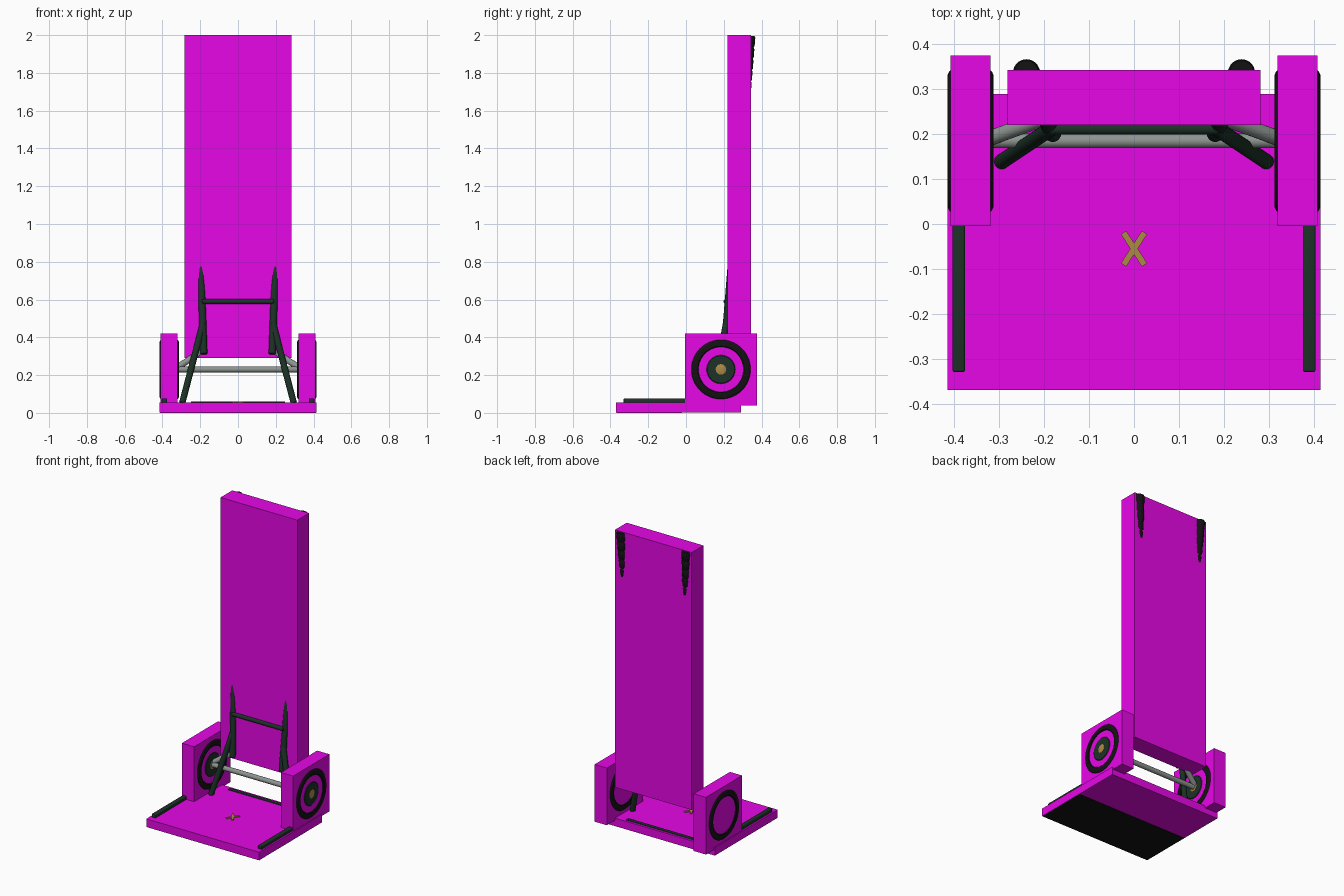
import bpy, bmesh, math
from mathutils import Vector

if "Cube" in bpy.data.objects:
    bpy.data.objects.remove(bpy.data.objects["Cube"])


def material(name, rgb):
    m = bpy.data.materials.new(name)
    m.diffuse_color = (*rgb, 1)
    m.use_nodes = True
    m.node_tree.nodes["Principled BSDF"].inputs["Base Color"].default_value = m.diffuse_color
    return m


MAGENTA = material("magenta", (0.8, 0.002, 0.8))
GREEN = material("dark_green", (0.012, 0.032, 0.02))
BLACK = material("rubber_black", (0.006, 0.006, 0.006))
STEEL = material("steel", (0.27, 0.3, 0.28))
BRASS = material("brass", (0.42, 0.25, 0.06))


def finish(name, bm, mat, smooth=True):
    bmesh.ops.recalc_face_normals(bm, faces=bm.faces)
    me = bpy.data.meshes.new(name)
    bm.to_mesh(me)
    bm.free()
    ob = bpy.data.objects.new(name, me)
    bpy.context.collection.objects.link(ob)
    me.materials.append(mat)
    if smooth:
        bpy.ops.object.select_all(action='DESELECT')
        ob.select_set(True)
        bpy.context.view_layer.objects.active = ob
        bpy.ops.object.shade_smooth_by_angle(angle=math.radians(35))
    return ob


def box(name, lo, hi, mat, bevel=0.0):
    bm = bmesh.new()
    bmesh.ops.create_cube(bm, size=1)
    for v in bm.verts:
        v.co = [l + (c + 0.5) * (h - l) for c, l, h in zip(v.co, lo, hi)]
    if bevel:
        bmesh.ops.bevel(bm, geom=bm.edges[:], offset=bevel, segments=3,
                        profile=0.5, affect='EDGES')
    return finish(name, bm, mat, bool(bevel))


def lathe(name, profile, origin, axis, mat, closed=False, n=40):
    """Turn (radius, height) points about an axis; open profiles get end caps."""
    bm = bmesh.new()
    rot = Vector((0, 0, 1)).rotation_difference(Vector(axis))
    rings = []
    for r, h in profile:
        rings.append([bm.verts.new(Vector(origin) + rot @ Vector(
            (r * math.cos(2 * math.pi * i / n), r * math.sin(2 * math.pi * i / n), h)))
            for i in range(n)])
    pairs = list(zip(rings, rings[1:]))
    if closed:
        pairs.append((rings[-1], rings[0]))
    else:
        bm.faces.new(rings[0])
        bm.faces.new(rings[-1])
    for a, b in pairs:
        for i in range(n):
            j = (i + 1) % n
            bm.faces.new((a[i], a[j], b[j], b[i]))
    return finish(name, bm, mat)


def rod(name, a, b, r, mat, n=20):
    d = Vector(b) - Vector(a)
    c = r * 0.25
    return lathe(name, [(r - c, 0), (r, c), (r, d.length - c), (r - c, d.length)],
                 a, d, mat, n=n)


# Toe plate, dark underside sheet, and the tall back panel
box("toe_plate", (-0.415, -0.37, 0.002), (0.415, 0.29, 0.055), MAGENTA)
box("plate_underside", (-0.413, -0.368, 0.0), (0.413, -0.02, 0.01), BLACK)
box("back_panel", (-0.282, 0.22, 0.29), (0.282, 0.343, 2.0), MAGENTA)
box("plate_rear_bar", (-0.25, 0.25, 0.04), (0.25, 0.275, 0.06), GREEN, 0.004)

# Crossed bars set in the plate
for tag, s in (("a", 1), ("b", -1)):
    bar = box("crossed_bar_" + tag, (-0.043, -0.007, -0.006), (0.043, 0.007, 0.006), BRASS)
    bar.location = (0, -0.055, 0.055)
    bar.rotation_euler.z = s * math.radians(57)


def rail_point(s, z):
    # Leaning side tube centre line, wider and further back at the top
    return Vector((s * (0.24 - 0.035 * (2 - z)), 0.338 - 0.081 * (2 - z), z))


# Ridged grip outline
grip = []
for k in range(8):
    h = k * 0.06
    grip += [(0.026, h), (0.030, h + 0.008), (0.030, h + 0.052), (0.026, h + 0.058)]
grip[-1] = (0.026, 0.48)

for side, s in (("left", -1), ("right", 1)):
    # Frame tubes, struts and grips
    rod(side + "_frame_tube", rail_point(s, 0.31), rail_point(s, 1.95), 0.019, GREEN)
    rod(side + "_strut", (s * 0.185, 0.212, 0.475), (s * 0.296, 0.138, 0.05), 0.017, GREEN)
    start = rail_point(s, 1.518)
    lathe(side + "_grip", grip, start, rail_point(s, 2) - start, BLACK, n=28)
    rod(side + "_axle_bracket", (s * 0.33, 0.188, 0.235), (s * 0.20, 0.235, 0.32), 0.017, STEEL)

    # Rail along the plate edge
    x = s * 0.39
    box(side + "_plate_rail", (x - 0.014, -0.33, 0.045), (x + 0.014, 0.25, 0.077), GREEN, 0.005)

    # Wheel block with the tyre standing proud of both faces
    x = s * 0.364
    box(side + "_wheel_block", (x - 0.045, -0.005, 0.04), (x + 0.045, 0.375, 0.42), MAGENTA)
    half = [(0.119, 0.035), (0.119, 0.048), (0.123, 0.0515), (0.146, 0.0515),
            (0.154, 0.048), (0.160, 0.042), (0.164, 0.03)]
    tyre = half + [(r, -h) for r, h in reversed(half)]
    centre = (x, 0.185, 0.23)
    lathe(side + "_tyre", tyre, centre, (1, 0, 0), BLACK, closed=True, n=56)
    # Hub only shows on the +x face of each wheel
    lathe(side + "_hub", [(0.076, 0), (0.076, 0.046), (0.072, 0.049)],
          centre, (1, 0, 0), GREEN)
    lathe(side + "_hub_cap", [(0.028, 0), (0.028, 0.05), (0.024, 0.0515)],
          centre, (1, 0, 0), BRASS, n=24)

# Axle and cross tube
rod("axle", (-0.36, 0.185, 0.23), (0.36, 0.185, 0.23), 0.016, STEEL)
l, r = rail_point(-1, 0.59), rail_point(1, 0.59)
rod("cross_tube", l - Vector((0, 0.012, 0)), r - Vector((0, 0.012, 0)), 0.013, GREEN)
